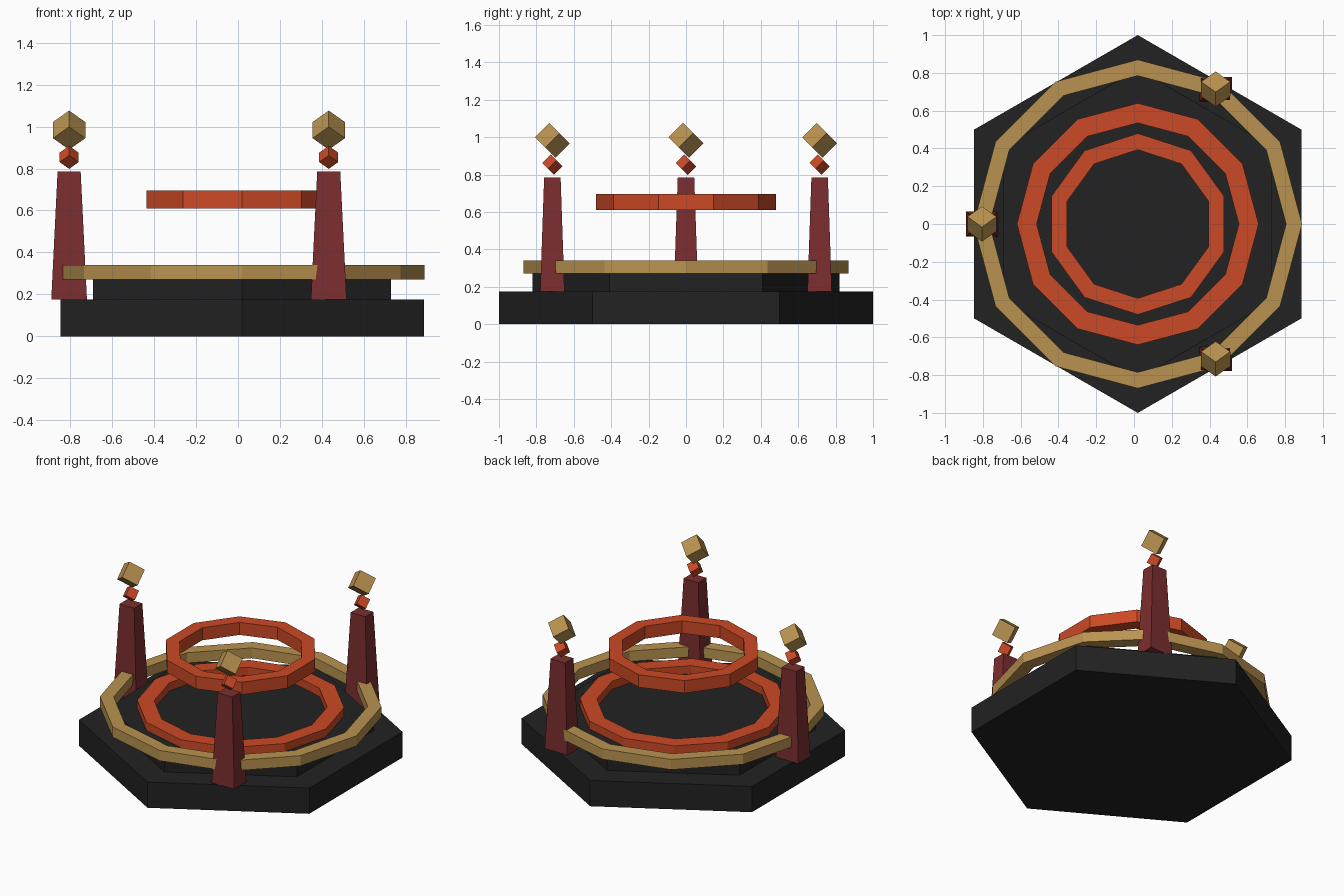
import bpy, bmesh, math
from mathutils import Matrix

if "Cube" in bpy.data.objects:
    bpy.data.objects.remove(bpy.data.objects["Cube"])

CX = 0.02  # plan centre of the platform


def material(name, rgb):
    m = bpy.data.materials.new(name)
    m.diffuse_color = (*rgb, 1)
    m.use_nodes = True
    m.node_tree.nodes["Principled BSDF"].inputs["Base Color"].default_value = m.diffuse_color
    return m


BLACK = material("charcoal", (0.016, 0.016, 0.016))
GOLD = material("aged gold", (0.49, 0.29, 0.08))
ORANGE = material("ember orange", (0.60, 0.066, 0.019))
MAROON = material("maroon", (0.20, 0.027, 0.029))


def finish(name, bm, mat):
    bmesh.ops.recalc_face_normals(bm, faces=bm.faces)
    me = bpy.data.meshes.new(name)
    bm.to_mesh(me)
    bm.free()
    me.materials.append(mat)
    ob = bpy.data.objects.new(name, me)
    bpy.context.collection.objects.link(ob)
    return ob


def prism(name, sides, r, z0, z1, mat):
    """Solid polygon slab with a corner on +y."""
    bm = bmesh.new()
    rot = Matrix.Rotation(math.pi / 2, 4, 'Z')
    loops = [[bm.verts.new(Matrix.Translation((CX, 0, z)) @ rot @ Matrix.Rotation(2 * math.pi * i / sides, 4, 'Z')
                           @ Matrix.Translation((r, 0, 0)) .to_translation()) for i in range(sides)] for z in (z0, z1)]
    for loop in loops:
        bm.faces.new(loop)
    for i in range(sides):
        j = (i + 1) % sides
        bm.faces.new((loops[0][i], loops[0][j], loops[1][j], loops[1][i]))
    finish(name, bm, mat)


def ring(name, sides, r_out, r_in, z0, z1, mat):
    """Polygonal ring of rectangular section with a corner on +y."""
    bm = bmesh.new()
    section = [(r_in, z0), (r_out, z0), (r_out, z1), (r_in, z1)]
    rows = []
    for i in range(sides):
        a = math.pi / 2 + 2 * math.pi * i / sides
        rows.append([bm.verts.new((CX + r * math.cos(a), r * math.sin(a), z)) for r, z in section])
    for i in range(sides):
        p, q = rows[i], rows[(i + 1) % sides]
        for k in range(4):
            n = (k + 1) % 4
            bm.faces.new((p[k], q[k], q[n], p[n]))
    finish(name, bm, mat)


def pillar(name, x, y):
    """Tapered rectangular post."""
    bm = bmesh.new()
    bmesh.ops.create_cube(bm, size=1)
    for v in bm.verts:
        top = v.co.z > 0
        w, d = (0.11, 0.088) if top else (0.17, 0.13)
        v.co = (x + v.co.x * w, y + v.co.y * d, 0.785 if top else 0.175)
    finish(name, bm, MAROON)


def tilted_cube(name, size, x, y, z, mat):
    """Cube turned onto its edge and tipped back."""
    bm = bmesh.new()
    m = (Matrix.Translation((x, y, z)) @ Matrix.Rotation(math.radians(-45), 4, 'X')
         @ Matrix.Rotation(math.radians(45), 4, 'Z'))
    bmesh.ops.create_cube(bm, size=size, matrix=m)
    finish(name, bm, mat)


# Stepped hexagonal platform
prism("base_platform", 6, 1.0, 0.0, 0.175, BLACK)
prism("upper_platform", 6, 0.82, 0.175, 0.27, BLACK)

# Rings
ring("gold_outer_ring", 12, 0.87, 0.785, 0.27, 0.34, GOLD)
ring("floor_ring", 12, 0.64, 0.535, 0.27, 0.325, ORANGE)
ring("floating_ring", 10, 0.48, 0.393, 0.61, 0.695, ORANGE)

# Three pillars, each topped by a small and a large tilted cube
for i, deg in enumerate((60, 180, 300)):
    a = math.radians(deg)
    x, y = CX + 0.825 * math.cos(a), 0.825 * math.sin(a)
    pillar(f"pillar_{i + 1}", x, y)
    tilted_cube(f"ember_cube_{i + 1}", 0.064, x, y, 0.853, ORANGE)
    tilted_cube(f"gold_cube_{i + 1}", 0.109, x, y, 0.983, GOLD)
